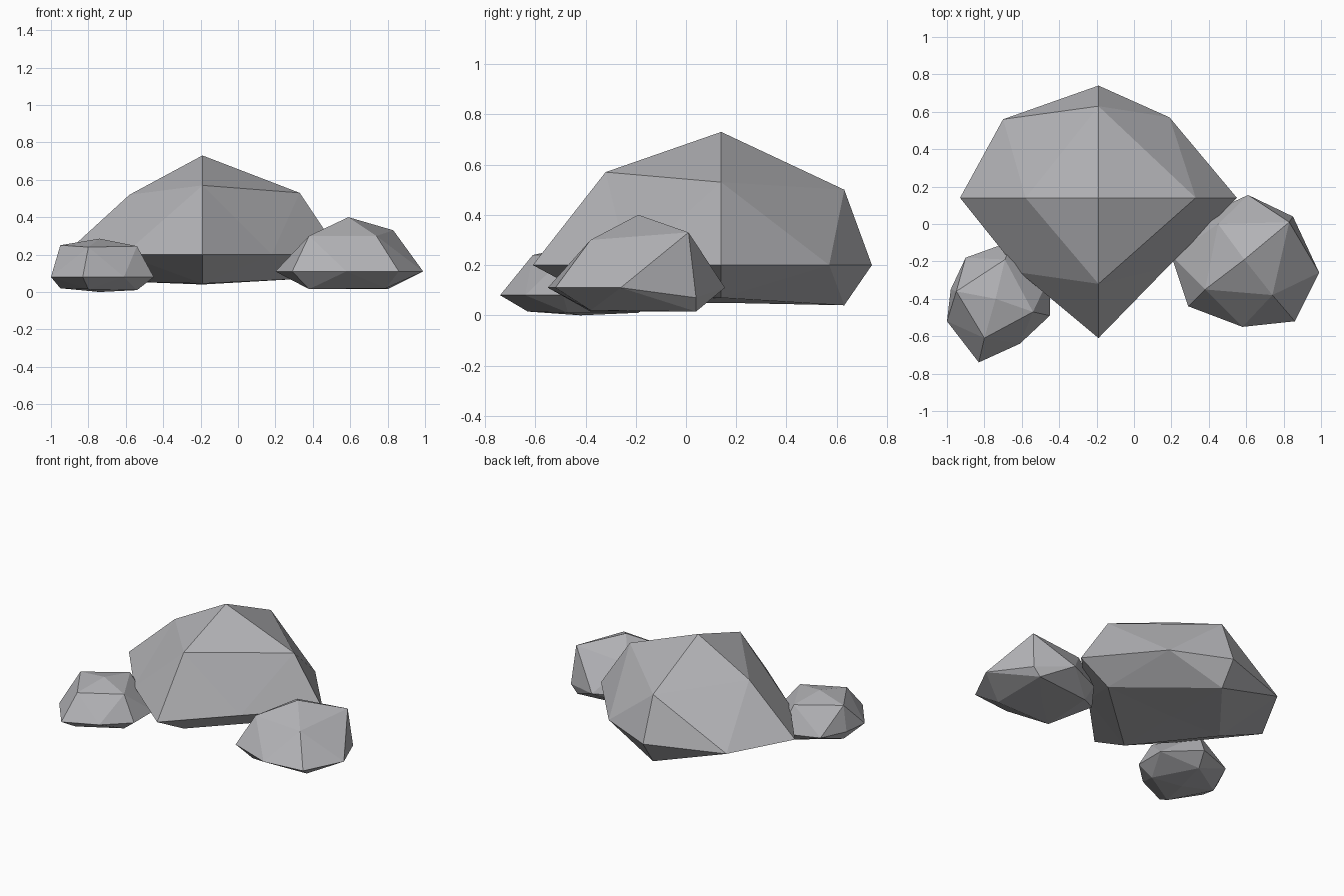
import bpy
import bmesh

stone = bpy.data.materials.new("grey stone")
stone.diffuse_color = (0.45, 0.45, 0.47, 1)


def rock(name, top, upper, ring, ring_z, lower, bottom):
    """Octahedron with each face split in four: ring alternates corner, midpoint."""
    bm = bmesh.new()
    new = bm.verts.new
    r = [new((p[0], p[1], p[2] if len(p) > 2 else ring_z)) for p in ring]
    for pole, level in ((top, upper), (bottom, lower)):
        tip = new(pole)
        u = [new(p) for p in level]
        for i in range(4):
            a, mid, b = r[2 * i], r[2 * i + 1], r[(2 * i + 2) % 8]
            ua, ub = u[i], u[(i + 1) % 4]
            for tri in ((tip, ua, ub), (ua, a, mid), (ub, mid, b), (ua, mid, ub)):
                bm.faces.new(tri)
    bmesh.ops.recalc_face_normals(bm, faces=bm.faces)
    mesh = bpy.data.meshes.new(name)
    bm.to_mesh(mesh)
    bm.free()
    mesh.materials.append(stone)
    bpy.context.collection.objects.link(bpy.data.objects.new(name, mesh))


# Large central boulder
rock("large_boulder", (-0.19, 0.14, 0.73),
     [(0.33, 0.14, 0.53), (-0.19, 0.63, 0.50), (-0.58, 0.14, 0.52), (-0.19, -0.32, 0.57)],
     [(0.55, 0.14), (0.19, 0.57), (-0.19, 0.74), (-0.70, 0.56),
      (-0.93, 0.14), (-0.61, -0.26), (-0.19, -0.61), (0.18, -0.23)], 0.2,
     [(0.33, 0.14, 0.07), (-0.19, 0.63, 0.04), (-0.58, 0.14, 0.055), (-0.19, -0.32, 0.045)],
     (-0.19, 0.14, 0.05))

# Medium rock on the right
rock("right_rock", (0.59, -0.19, 0.40),
     [(0.74, -0.38, 0.30), (0.83, 0.01, 0.33), (0.45, 0.0, 0.30), (0.38, -0.35, 0.30)],
     [(0.86, -0.52), (0.99, -0.26), (0.85, 0.04, 0.07), (0.61, 0.155),
      (0.36, 0.04), (0.20, -0.17), (0.29, -0.44), (0.58, -0.55)], 0.11,
     [(0.79, -0.38, 0.02), (0.80, 0.04, 0.015), (0.40, 0.0, 0.015), (0.38, -0.38, 0.015)],
     (0.59, -0.19, 0.015))

# Small rock on the left
rock("left_rock", (-0.74, -0.40, 0.285),
     [(-0.54, -0.47, 0.245), (-0.69, -0.19, 0.25), (-0.95, -0.36, 0.25), (-0.80, -0.61, 0.24)],
     [(-0.45, -0.49), (-0.45, -0.28), (-0.65, -0.09), (-0.90, -0.18),
      (-0.98, -0.35), (-1.0, -0.52), (-0.83, -0.74), (-0.61, -0.64)], 0.08,
     [(-0.54, -0.47, 0.01), (-0.69, -0.19, 0.01), (-0.95, -0.36, 0.02), (-0.80, -0.63, 0.015)],
     (-0.74, -0.42, 0.0))
